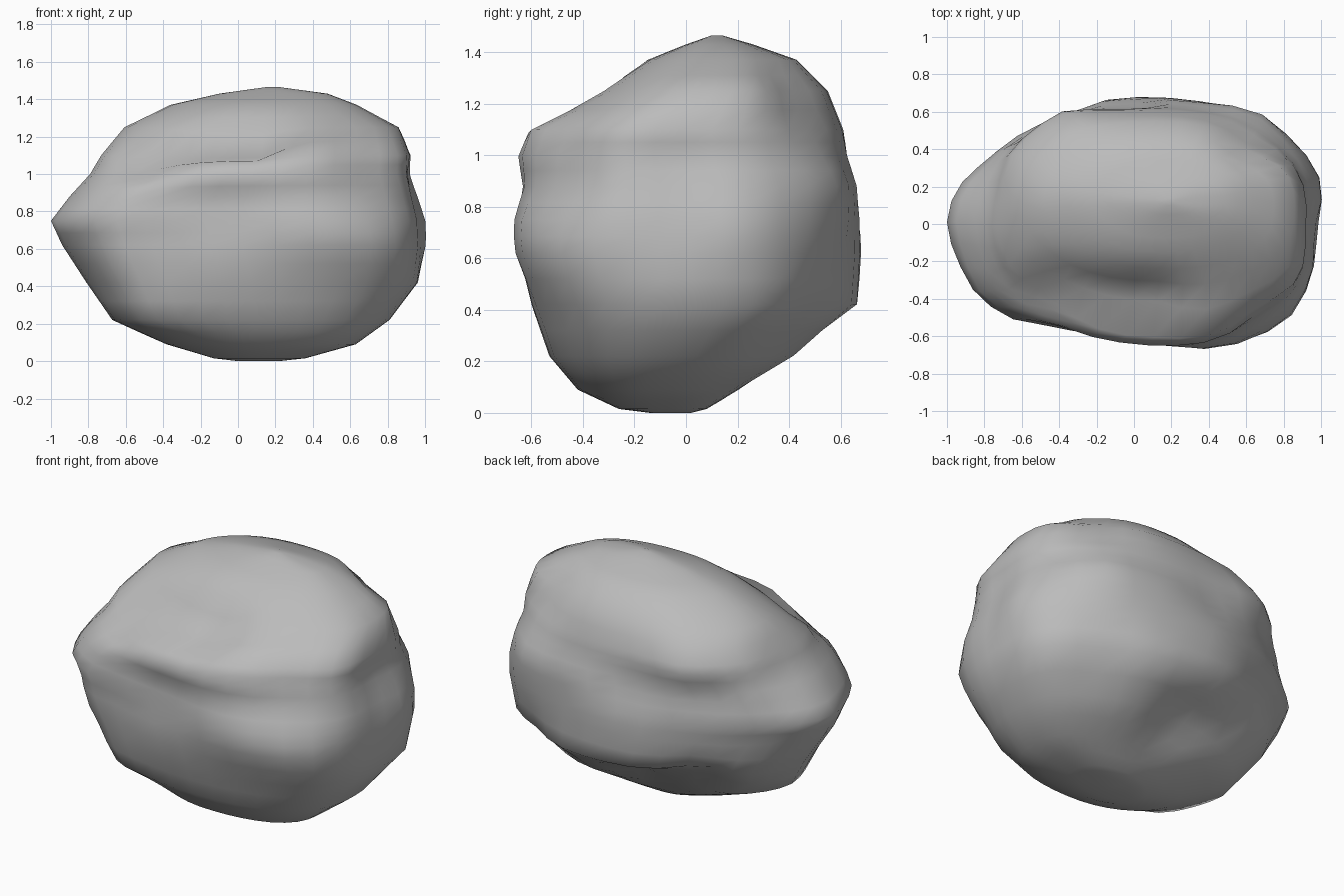
import bpy, bmesh, math
from mathutils import Vector
from mathutils.geometry import intersect_point_line

cube = bpy.data.objects.get("Cube")
if cube:
    bpy.data.objects.remove(cube, do_unlink=True)

SEGMENTS = 36

# Horizontal slices of the stone: height, x range, y range
SLICES = [
    (0, 0, .22, -.14, .02), (.015, -.13, .36, -.26, .08),
    (.09, -.38, .63, -.42, .21), (.22, -.67, .81, -.53, .44),
    (.42, -.81, .96, -.6, .67), (.62, -.94, .99, -.65, .68),
    (.75, -1, .99, -.66, .68), (.88, -.9, .96, -.64, .67),
    (1, -.79, .93, -.66, .63), (1.1, -.73, .93, -.63, .61),
    (1.25, -.6, .86, -.34, .55), (1.37, -.36, .64, -.15, .43),
    (1.43, -.1, .48, 0, .26), (1.465, .15, .22, .1, .14),
]

# Hollows and swellings: path, reach, push
SHAPING = [
    # groove between the dome and the front ridge
    ([(-.45, -.4, 1.1), (0, -.47, 1.18), (.1, -.48, 1.2)],
     .17, (.01, .075, -.09)),
    # hollow under the front ridge
    ([(-.4, -.56, .72), (-.1, -.62, .76)], .19, (.01, .06, 0)),
    # front ridge near the tip
    ([(-.8, -.3, .85), (-.55, -.46, .92)], .15, (-.02, -.05, 0)),
    # full belly under the tip
    ([(-.65, -.4, .45), (-.52, -.38, .28)], .22, (-.04, -.07, 0)),
    # groove above the back ridge
    ([(-.5, .52, .9), (0, .64, .88)], .11, (0, -.05, 0)),
    # slimmer back ridge near the tip
    ([(-.75, .4, .7), (-.4, .6, .7)], .2, (.02, -.05, 0)),
    # full dome at the back
    ([(-.6, .32, 1.1), (-.35, .5, 1.08)], .19, (-.05, .08, 0)),
    # pit low on the back
    ([(-.4, .5, .36), (0, .46, .23)], .18, (0, -.085, .06)),
    # shallow hollow on the left end
    ([(1, -.05, .75), (.95, -.05, .95)], .15, (-.03, 0, 0)),
    # corners of the left end
    ([(1, .22, .7)], .2, (.03, 0, 0)),
    ([(.45, -.62, .68), (.82, -.5, .6)], .19, (.03, -.05, 0)),
    ([(.65, .58, .9)], .2, (.02, .04, 0)),
    # trimmed corners
    ([(.7, -.5, 1.08)], .2, (-.03, .06, 0)),
    ([(.65, .43, 1.24)], .2, (-.06, -.06, 0)),
    ([(.68, .52, .36)], .2, (-.05, -.05, 0)),
]


def slice_ring(z, x0, x1, y0, y1):
    """Rounded outline, squarer at the left end than at the pointed right end."""
    cx, cy = (x0 + x1) / 2, (y0 + y1) / 2
    a, b = (x1 - x0) / 2, (y1 - y0) / 2
    ring = []
    for i in range(SEGMENTS):
        t = math.tau * i / SEGMENTS
        c, s = math.cos(t), math.sin(t)
        n = 2.2 + .4 * c
        r = (abs(c) ** n + abs(s) ** n) ** (-1 / n)
        ring.append(Vector((cx + a * r * c, cy + b * r * s, z)))
    return ring


def path_distance(p, path):
    best = min((p - Vector(q)).length for q in path)
    for a, b in zip(path, path[1:]):
        a, b = Vector(a), Vector(b)
        t = intersect_point_line(p, a, b)[1]
        best = min(best, (p - a.lerp(b, max(0, min(1, t)))).length)
    return best


def shape(p):
    out = p.copy()
    for path, reach, push in SHAPING:
        out += Vector(push) * math.exp(-(path_distance(p, path) / reach) ** 2)
    return out


# Add a halfway slice between each pair
rows = []
for low, high in zip(SLICES, SLICES[1:]):
    rows += [low, tuple((p + q) / 2 for p, q in zip(low, high))]
rows.append(SLICES[-1])

# Loft the slices into one closed skin
bm = bmesh.new()
rings = [[bm.verts.new(shape(p)) for p in slice_ring(*row)] for row in rows]
for low, high in zip(rings, rings[1:]):
    for i in range(SEGMENTS):
        j = (i + 1) % SEGMENTS
        bm.faces.new((low[i], low[j], high[j], high[i]))
bm.faces.new(rings[0][::-1])
bm.faces.new(rings[-1])
for face in bm.faces:
    face.smooth = True

mesh = bpy.data.meshes.new("stone")
bm.to_mesh(mesh)
bm.free()
stone = bpy.data.objects.new("stone", mesh)
bpy.context.collection.objects.link(stone)

# Plain grey stone
grey = bpy.data.materials.new("stone_grey")
grey.use_nodes = True
colour = (.5, .5, .5, 1)
grey.diffuse_color = colour
grey.node_tree.nodes["Principled BSDF"].inputs["Base Color"].default_value = colour
mesh.materials.append(grey)
